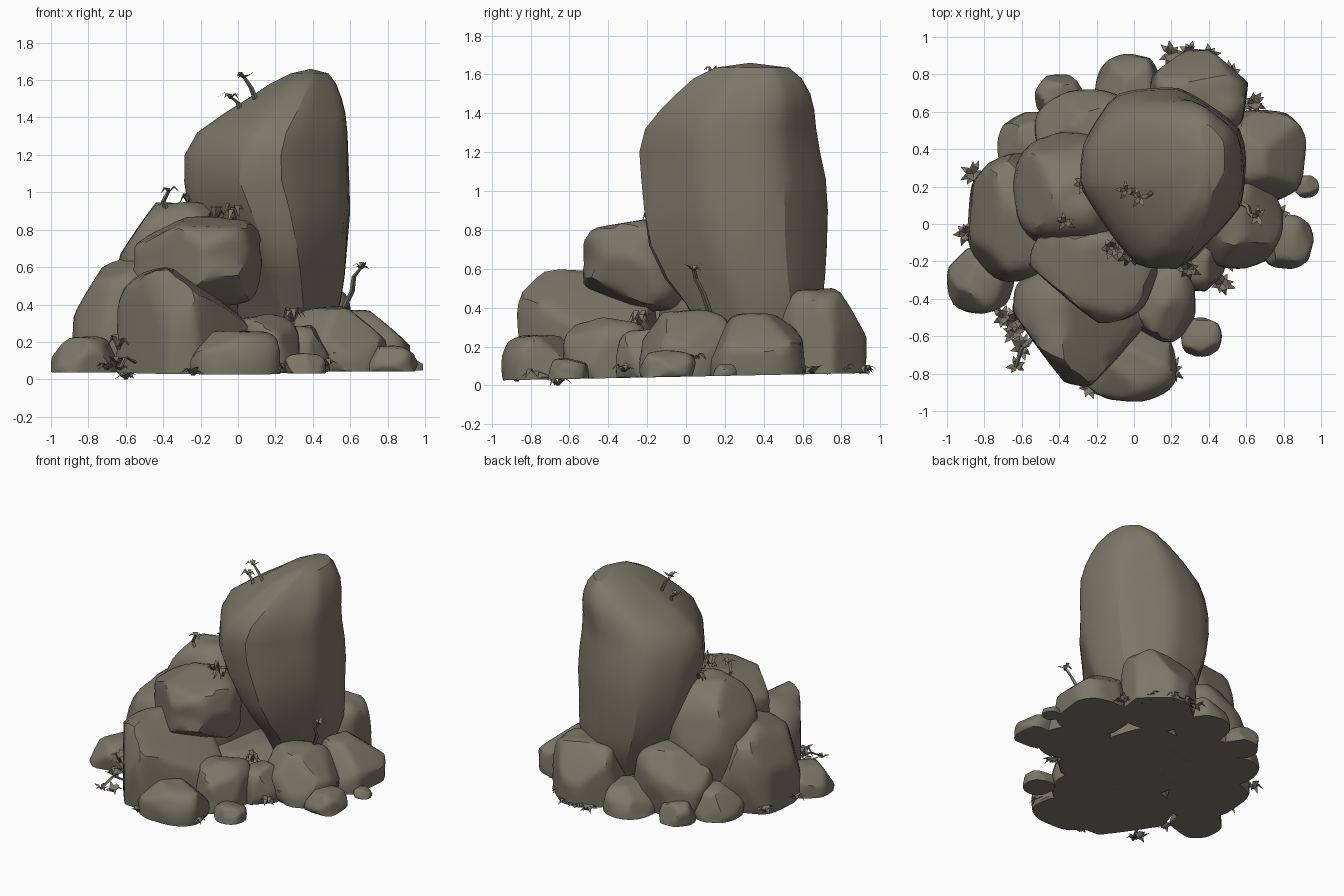
import bpy, math, random
from mathutils import Vector, noise

if "Cube" in bpy.data.objects:
    bpy.data.objects.remove(bpy.data.objects["Cube"])

stone = bpy.data.materials.new("grey_brown_stone")
stone.diffuse_color = (0.200, 0.184, 0.138, 1)
stone.use_nodes = True
stone.node_tree.nodes["Principled BSDF"].inputs["Base Color"].default_value = stone.diffuse_color


def ground(y):
    """Underside of the pile, rising slightly toward the back."""
    return 0.045 + 0.02 * y


def finish(name, verts, faces, angle=32):
    me = bpy.data.meshes.new(name)
    me.from_pydata([tuple(v) for v in verts], [], faces)
    me.materials.append(stone)
    ob = bpy.data.objects.new(name, me)
    bpy.context.collection.objects.link(ob)
    bpy.ops.object.select_all(action='DESELECT')
    bpy.context.view_layer.objects.active = ob
    ob.select_set(True)
    bpy.ops.object.shade_smooth_by_angle(angle=math.radians(angle))
    return ob


def rock(name, x, y, z, seed, cuts=(), facets=12, block=3.4):
    """Boulder filling the box x, y, z: round in plan, blocky in height, chipped by flat cuts."""
    rng = random.Random(seed)
    bpy.ops.mesh.primitive_ico_sphere_add(subdivisions=4, radius=1)
    ob = bpy.context.object
    ob.name = name
    me = ob.data
    pts = []
    for v in me.vertices:
        p = v.co.normalized()
        plan = (abs(p.x) ** 2.3 + abs(p.y) ** 2.3) ** (1 / 2.3)
        p = p / (plan ** block + abs(p.z) ** block) ** (1 / block)
        pts.append(p * (1 + 0.06 * noise.noise(p * 1.7 + Vector((seed * 3.1, 0, 0)))))
    planes = [(Vector(n).normalized(), d) for n, d in cuts]
    for i in range(facets):
        n = Vector((rng.gauss(0, 1), rng.gauss(0, 1), rng.gauss(0.2, 0.7))).normalized()
        planes.append((n, rng.uniform(0.89, 0.99)))
    for n, d in planes:
        for p in pts:
            over = p.dot(n) - d
            if over > 0:
                p -= n * over * 0.93
    for k, (a, b) in enumerate((x, y, z)):
        lo, hi = min(p[k] for p in pts), max(p[k] for p in pts)
        for p in pts:
            p[k] = a + (p[k] - lo) / (hi - lo) * (b - a)
    for v, p in zip(me.vertices, pts):
        v.co = (p.x, p.y, max(p.z, ground(p.y)))
    me.materials.append(stone)
    bpy.ops.object.shade_smooth_by_angle(angle=math.radians(32))


# Tall standing boulder: stacked rings (z, left at front, left at back, right, y range)
rings = [(0.22, 0.14, 0.0, 0.50, 0.10, 0.60), (0.42, 0.06, -0.13, 0.55, 0.0, 0.70),
         (0.55, 0.02, -0.20, 0.57, -0.11, 0.715), (0.72, -0.06, -0.25, 0.585, -0.19, 0.725),
         (0.90, -0.18, -0.28, 0.60, -0.215, 0.73), (1.06, -0.28, -0.29, 0.595, -0.23, 0.72),
         (1.20, -0.285, -0.285, 0.59, -0.24, 0.69), (1.32, -0.21, -0.22, 0.585, -0.21, 0.67),
         (1.42, -0.07, -0.08, 0.575, -0.13, 0.66), (1.50, 0.05, 0.05, 0.555, -0.05, 0.64),
         (1.58, 0.17, 0.17, 0.525, 0.04, 0.595), (1.635, 0.28, 0.28, 0.485, 0.15, 0.53)]
# Corner cuts in plan: direction and distance within the unit square
corners = [((0.68, -0.73), 0.40), ((-0.79, -0.62), -0.27),
           ((-0.82, 0.57), 0.38), ((0.53, 0.85), 1.17)]
N = 36
verts, faces = [], []
for z, front, back, x1, y0, y1 in rings:
    ring = []
    for i in range(N):
        t = 2 * math.pi * i / N
        c, s = math.cos(t), math.sin(t)
        r = 1 / (abs(c) ** 2.6 + abs(s) ** 2.6) ** (1 / 2.6)
        w = r * (1 + 0.04 * noise.noise(Vector((c * 1.8, s * 1.8, z * 2.2))))
        ring.append([0.5 + c * w / 2, 0.5 + s * w / 2])
    for q, ((a, b), d) in enumerate(corners):
        d += 0.05 * noise.noise(Vector((q * 5.3, 0.4, z * 3)))
        for p in ring:
            over = p[0] * a + p[1] * b - d
            if over > 0:
                p[0] -= a * over * 0.85
                p[1] -= b * over * 0.85
    for k in (0, 1):
        lo, hi = min(p[k] for p in ring), max(p[k] for p in ring)
        for p in ring:
            p[k] = (p[k] - lo) / (hi - lo)
    for u, v in ring:
        x0 = front + (back - front) * min(1, v * 1.5)
        verts.append((x0 + u * (x1 - x0), y0 + v * (y1 - y0), z))
for j in range(len(rings) - 1):
    for i in range(N):
        k = (i + 1) % N
        faces.append((j * N + i, j * N + k, (j + 1) * N + k, (j + 1) * N + i))
verts.append((0.39, 0.33, 1.66))
verts.append((0.3, 0.33, 0.2))
last = (len(rings) - 1) * N
for i in range(N):
    k = (i + 1) % N
    faces.append((last + i, last + k, len(verts) - 2))
    faces.append((k, i, len(verts) - 1))
finish("standing_boulder", verts, faces, 28)

# Piled boulders
rock("front_slab", (-0.65, 0.17), (-0.87, -0.12), (-0.25, 0.60), 1,
     [((0.6, -0.05, 0.8), 0.6), ((0.78, -0.62, 0), 0.62), ((-0.83, -0.56, 0), 0.76)], 6)
rock("middle_block", (-0.56, 0.13), (-0.53, 0.05), (0.38, 0.87), 2,
     [((-0.6, -0.1, 0.8), 0.85), ((0.3, -0.5, -0.8), 0.85), ((-0.71, -0.7, 0), 0.64),
      ((0, -0.2, 1), 0.88)], 8)
rock("upper_left_boulder", (-0.66, 0.0), (-0.14, 0.49), (0.0, 0.95), 3,
     [((-0.7, 0, 0.7), 0.93)], 8, 2.8)
rock("upper_back_boulder", (-0.53, 0.05), (0.25, 0.72), (-0.1, 0.53), 4,
     [((-0.6, 0.5, 0.6), 0.92)])
rock("left_boulder", (-0.89, -0.35), (-0.31, 0.38), (-0.25, 0.65), 5,
     [((-0.7, 0, 0.7), 0.88)])
rock("far_left_stone", (-1.0, -0.64), (-0.48, -0.12), (-0.08, 0.23), 6)
rock("left_back_stone", (-0.73, -0.35), (0.2, 0.60), (-0.1, 0.28), 7)
rock("back_left_stone", (-0.53, -0.26), (0.55, 0.80), (-0.05, 0.21), 8)
rock("back_stone", (-0.21, 0.17), (0.5, 0.91), (-0.1, 0.26), 9)
rock("back_boulder", (0.08, 0.61), (0.45, 0.93), (-0.2, 0.50), 10,
     [((0.7, 0.7, 0), 0.85)], 12, 4.5)
rock("right_back_boulder", (0.42, 0.92), (0.12, 0.61), (-0.15, 0.37), 11,
     [((0.65, 0, 0.75), 0.85)], 12, 4)
rock("right_boulder", (0.28, 0.81), (-0.24, 0.26), (-0.15, 0.39), 12,
     [((0.65, 0, 0.75), 0.88)], 12, 4)
rock("right_flat_stone", (0.67, 0.96), (-0.24, 0.05), (-0.03, 0.18), 13)
rock("right_small_stone", (0.85, 0.99), (0.14, 0.26), (0.0, 0.11), 14)
rock("gap_stone", (0.2, 0.49), (-0.36, -0.02), (-0.1, 0.29), 15)
rock("front_right_boulder", (-0.05, 0.33), (-0.64, -0.15), (-0.15, 0.35), 16)
rock("front_low_stone", (-0.28, 0.23), (-0.95, -0.55), (-0.12, 0.26), 17)
rock("front_pebble", (0.25, 0.47), (-0.71, -0.50), (-0.02, 0.14), 18)
rock("core_stone", (-0.4, 0.45), (-0.35, 0.55), (-0.15, 0.30), 19)


# Grass tufts: tapering bent blades fanned from a root
def tuft(name, root, size, count, seed, up=0.5):
    rng = random.Random(seed)
    vs, fs = [], []
    for i in range(count):
        a = 2 * math.pi * (i + rng.random() * 0.7) / count
        d = Vector((math.cos(a), math.sin(a), 0))
        side = Vector((-d.y, d.x, 0)) * size * 0.22
        ln = size * rng.uniform(0.7, 1.1)
        b = Vector(root)
        m = b + d * ln * 0.5 + Vector((0, 0, ln * up * rng.uniform(0.7, 1.5)))
        t = b + d * ln + Vector((0, 0, ln * up * rng.uniform(-0.3, 1.6)))
        o = len(vs)
        vs += [b - side * 0.6, b + side * 0.6, m + side, m - side, t]
        fs += [(o, o + 1, o + 2, o + 3), (o + 3, o + 2, o + 4)]
    for v in vs:
        v.z = max(v.z, 0)
    finish(name, vs, fs)


spots = [(-0.70, -0.50, 0.05), (-0.64, -0.58, 0.08), (-0.90, -0.05, 0.08), (-0.86, 0.27, 0.09),
         (0.40, 0.90, 0.06), (0.20, 0.91, 0.06), (0.64, 0.65, 0.06), (0.47, -0.32, 0.07),
         (0.29, -0.24, 0.31), (-0.24, -0.87, 0.02), (0.20, -0.78, 0.04), (0.77, 0.05, 0.12),
         (-0.12, -0.13, 0.85), (-0.26, 0.22, 0.93), (0.52, 0.80, 0.06), (-0.64, -0.52, 0.16),
         (-0.60, -0.66, 0.0), (0.30, 0.92, 0.06), (0.50, -0.20, 0.11), (-0.02, -0.16, 0.85)]
for i, s in enumerate(spots):
    tuft("grass_tuft_%d" % (i + 1), s, 0.075, 8, 40 + i, 0.8 if s[2] > 0.14 else 0.45)


# Leafy sprigs: a thin bent stem with small leaves at the tip
def sprig(name, path, seed):
    pts = [Vector(p) for p in path]
    vs, fs = [], []
    for j, p in enumerate(pts):
        r = 0.016 - 0.006 * j / (len(pts) - 1)
        for i in range(4):
            a = i * math.pi / 2
            vs.append(p + Vector((math.cos(a) * r, math.sin(a) * r, 0)))
    for j in range(len(pts) - 1):
        for i in range(4):
            k = (i + 1) % 4
            fs.append((j * 4 + i, j * 4 + k, j * 4 + 4 + k, j * 4 + 4 + i))
    finish(name + "_stem", vs, fs)
    tuft(name + "_leaves", pts[-1] - Vector((0, 0, 0.01)), 0.06, 5, seed, 0.4)


sprig("summit_sprig", [(0.10, 0.17, 1.48), (0.07, 0.15, 1.56), (0.03, 0.14, 1.62)], 71)
sprig("summit_side_sprig", [(0.02, 0.17, 1.42), (0.0, 0.17, 1.48), (-0.04, 0.18, 1.51)], 72)
sprig("ledge_sprig", [(-0.36, 0.03, 0.86), (-0.40, 0.02, 0.95), (-0.37, 0.01, 1.01)], 73)
sprig("right_sprig", [(0.55, 0.13, 0.35), (0.61, 0.09, 0.47), (0.62, 0.05, 0.55), (0.66, 0.04, 0.60)], 74)
sprig("front_left_sprig", [(-0.53, -0.60, 0.08), (-0.60, -0.66, 0.12), (-0.63, -0.76, 0.06)], 75)
